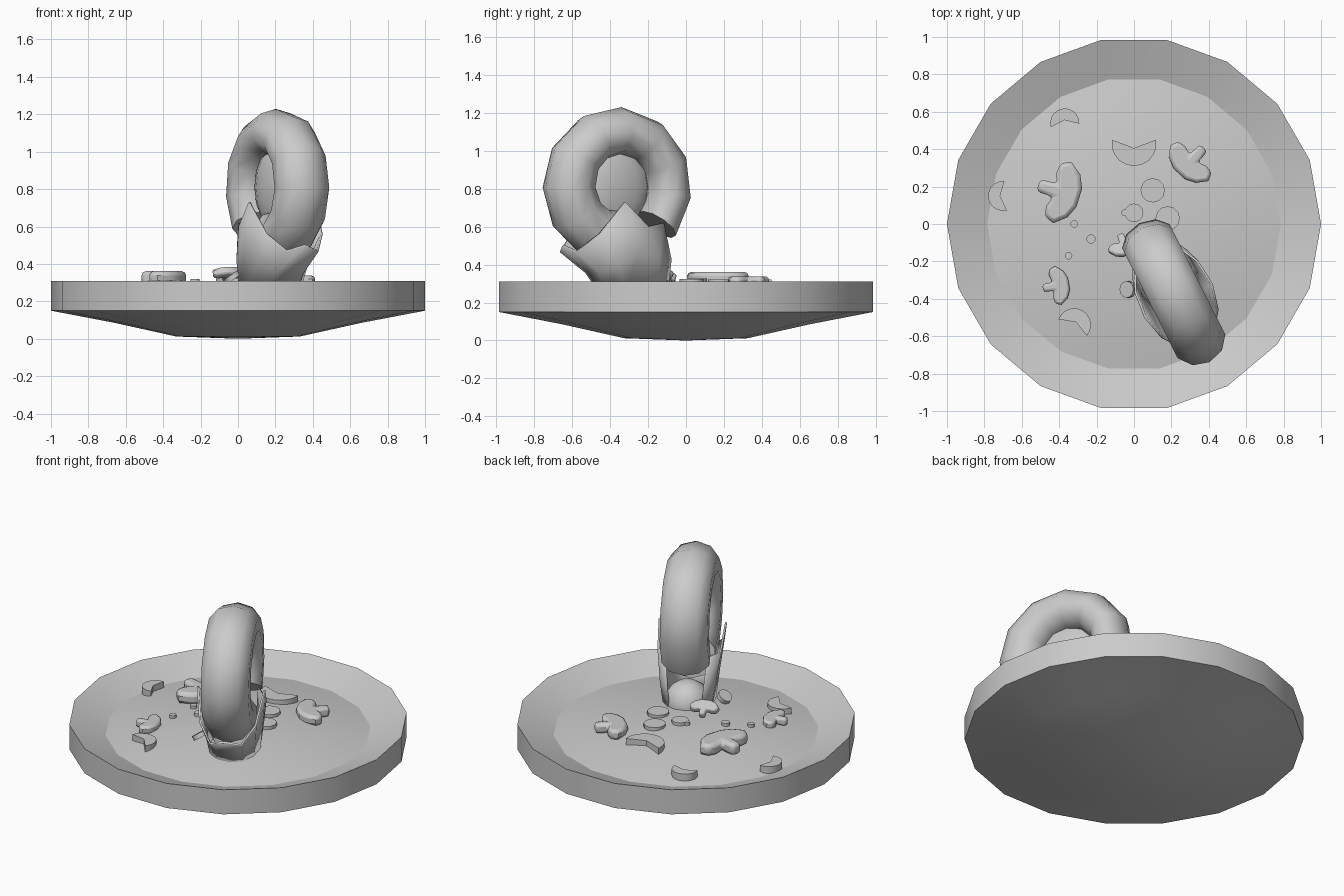
import bpy, bmesh
from math import sin, cos, pi, radians, atan2
from mathutils import Vector, Matrix

if "Cube" in bpy.data.objects:
    bpy.data.objects.remove(bpy.data.objects["Cube"])


def finish(name, verts, faces, angle=35):
    """Create a mesh object with outward normals and smooth-by-angle shading."""
    me = bpy.data.meshes.new(name)
    me.from_pydata([tuple(v) for v in verts], [], faces)
    bm = bmesh.new()
    bm.from_mesh(me)
    bmesh.ops.remove_doubles(bm, verts=bm.verts, dist=1e-5)
    bmesh.ops.recalc_face_normals(bm, faces=bm.faces)
    bm.to_mesh(me)
    bm.free()
    ob = bpy.data.objects.new(name, me)
    bpy.context.collection.objects.link(ob)
    bpy.ops.object.select_all(action='DESELECT')
    bpy.context.view_layer.objects.active = ob
    ob.select_set(True)
    bpy.ops.object.shade_smooth_by_angle(angle=radians(angle))
    return ob


def loft(rings, closed=True, caps=True):
    n = len(rings[0])
    verts = [v for r in rings for v in r]
    faces = []
    for k in range(len(rings) - 1):
        for i in range(n if closed else n - 1):
            j = (i + 1) % n
            faces.append((k*n + i, k*n + j, k*n + n + j, k*n + n + i))
    if caps:
        faces += [tuple(range(n)), tuple(range(len(verts) - n, len(verts)))]
    return verts, faces


def floor_z(x, y):
    return 0.31 - 0.08 * (x*x + y*y) / 0.785**2


def extrude(name, outline, pos, turn, thick, angle=35, tilt=0, lift=0, bevel=0):
    """Flat slice resting on the domed filling."""
    m = Matrix.Rotation(radians(turn), 3, 'Z') @ Matrix.Rotation(radians(tilt), 3, 'Y')
    base = Vector((pos[0], pos[1], floor_z(*pos) + lift))
    rings = [[base + m @ Vector((x, y, z)) for x, y in outline] for z in (-0.01, thick)]
    ob = finish(name, *loft(rings), angle)
    if bevel:
        b = ob.modifiers.new("round", 'BEVEL')
        b.width, b.segments, b.limit_method = bevel, 2, 'ANGLE'
        b.angle_limit = radians(60)
    return ob


# Plate with domed filling, 18 sides
profile = [(0.33, 0.012), (0.66, 0.085), (1, 0.15), (1, 0.31), (0.785, 0.23),
           (0.6, 0.263), (0.4, 0.289), (0.2, 0.305)]
N = 18
rings = [[(r*cos(2*pi*i/N), r*sin(2*pi*i/N), z) for i in range(N)] for r, z in profile]
pv, pf = loft(rings, caps=False)
c0 = len(pv)
pv += [(0, 0, 0), (0, 0, 0.31)]
for i in range(N):
    j = (i + 1) % N
    pf += [(c0, j, i), (c0 + 1, c0 - N + i, c0 - N + j)]
finish("plate", pv, pf, 30)

# Local frame of the curled ring: a = along ring plane, b = across
D, P = Vector((0.45, -0.89, 0)), Vector((0.89, 0.45, 0))
C = Vector((0.215, -0.365, 0))


def at(a, b, z):
    return C + D*a + P*b + Vector((0, 0, z))


# Curled ring: tapering open tube
rings = []
STEPS = 11
for k in range(STEPS):
    f = k / (STEPS - 1)
    th = radians(-95 + 315*f)
    r = 0.15 - 0.04*f
    major = 0.42 - r
    ring = []
    for i in range(10):
        u = 2*pi*i/10
        q = major + r*cos(u)
        ring.append(at(q*cos(th), 0.15*sin(u), 0.81 + q*sin(th)))
    rings.append(ring)
finish("curled_ring", *loft(rings), 50)


def ball(name, loc, scale, segs=12):
    bpy.ops.mesh.primitive_uv_sphere_add(segments=segs, ring_count=8, location=loc)
    ob = bpy.context.object
    ob.name = name
    ob.scale = scale
    bpy.ops.object.shade_smooth()
    return ob


# Bulge closing the ring's hole, and dome in the wrapper
core = ball("ring_core", at(0, -0.02, 0.81), (0.2, 0.07, 0.21))
core.rotation_euler.z = atan2(D.y, D.x)
ball("wrapper_dome", at(-0.17, 0, 0.3), (0.14, 0.14, 0.14))

# Torn wrapper: jagged cup, open at the back
half = [0.50, 0.47, 0.56, 0.73, 0.60, 0.62]
heights = half[:0:-1] + half
rings = []
for t in (0, 0.45, 1):
    ring = []
    for i, h in enumerate(heights):
        phi = radians(28*(i - 5))
        bow = 0.03*sin(pi*t)
        a = (1-t)*(-0.1 + 0.2*cos(phi)) + t*(0.02 + 0.3*cos(phi)) - bow
        b = ((1-t)*0.15 + t*0.2)*sin(phi)
        ring.append(at(a, b, 0.27 + t*(h - 0.27)))
    rings.append(ring)
wrapper = finish("torn_wrapper", *loft(rings, closed=False, caps=False), 45)
s = wrapper.modifiers.new("thickness", 'SOLIDIFY')
s.thickness, s.offset = 0.012, 0

# Mushroom slices (stem along +x)
side = [(0.75, -0.2), (0.2, -0.22), (0.32, -0.55), (0.27, -0.88), (-0.05, -1),
        (-0.42, -0.7), (-0.6, -0.3)]
mush = side + [(x, -y) for x, y in reversed(side)]
for x, y, turn, sc, tilt, lift in [(-0.39, 0.17, 163, 0.17, 0, 0.01),
                                   (0.30, 0.33, 47, 0.14, 0, 0),
                                   (-0.41, -0.33, 190, 0.105, 0, 0),
                                   (-0.05, -0.12, 110, 0.09, 20, 0.03)]:
    extrude("mushroom_slice", [(px*sc, py*sc) for px, py in mush], (x, y), turn,
            0.38*sc, 50, tilt, lift, 0.13*sc)

# Half-moon slices (arc toward +x)
for x, y, turn, r in [(0, 0.43, 270, 0.12), (-0.37, 0.54, 97, 0.078),
                      (-0.7, 0.15, 185, 0.08), (-0.32, -0.54, 60, 0.09)]:
    arc = [(r*cos(radians(t)), r*sin(radians(t))) for t in range(-100, 101, 20)]
    extrude("half_moon_slice", arc + [(r*0.2, 0)], (x, y), turn, 0.035)

# Round slices and crumbs
for x, y, r, tilt in [(0.1, 0.18, 0.065, 0), (0, 0.06, 0.05, 0), (0.18, 0.03, 0.065, 0),
                      (-0.03, -0.35, 0.045, 35), (-0.32, 0, 0.02, 0), (-0.23, -0.08, 0.025, 0),
                      (-0.35, -0.17, 0.02, 0), (-0.05, 0.06, 0.018, 0)]:
    disc = [(r*cos(pi*i/6), r*sin(pi*i/6)) for i in range(12)]
    extrude("round_slice", disc, (x, y), 180, 0.018, 35, tilt, 0.03 if tilt else 0)
